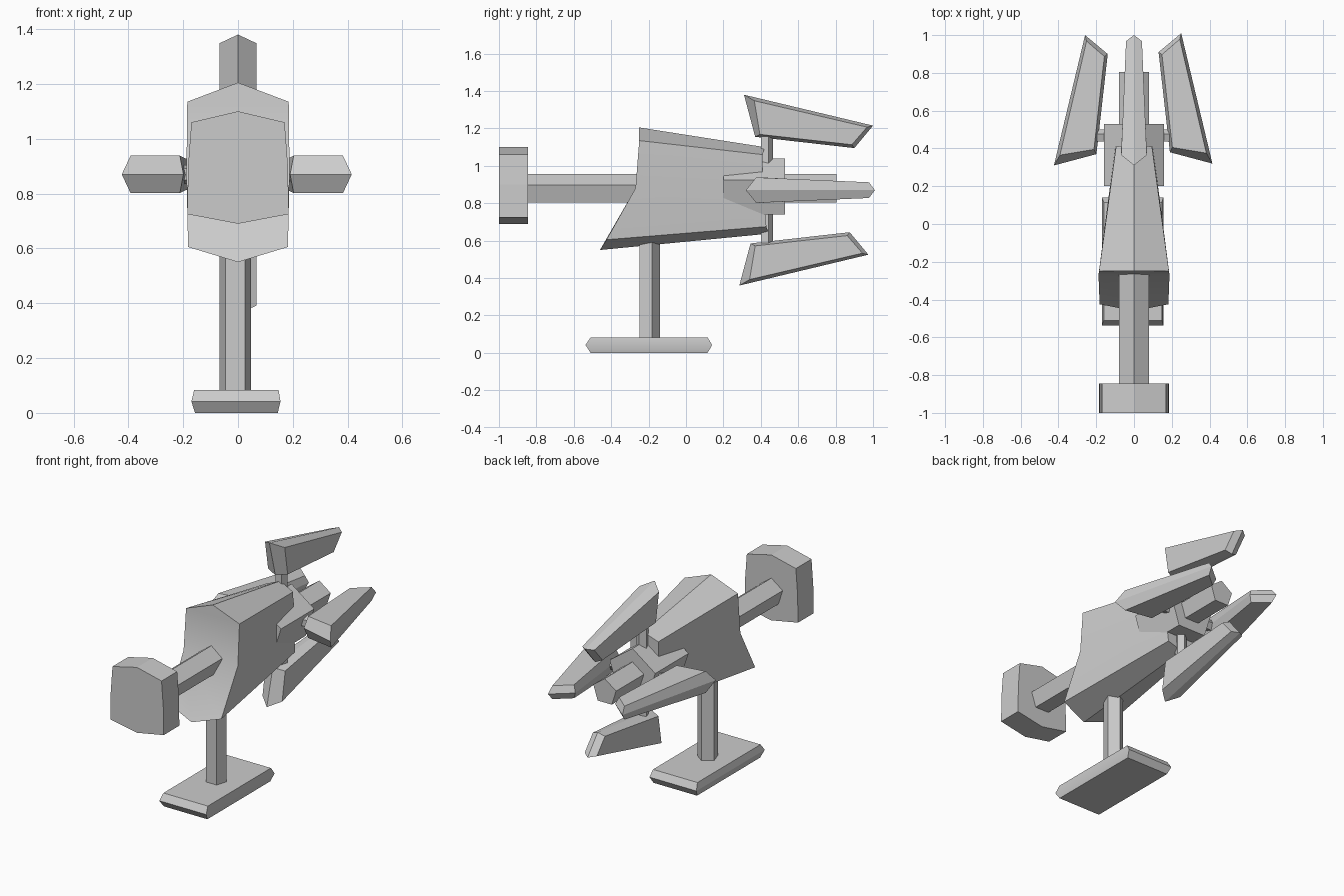
import bpy, bmesh
from math import pi, sin, cos, radians
from mathutils import Vector

if "Cube" in bpy.data.objects:
    bpy.data.objects.remove(bpy.data.objects["Cube"])


def loft(name, rings, caps=True, smooth=False):
    """Skin a list of equal-length closed rings and cap both ends."""
    bm = bmesh.new()
    vs = [[bm.verts.new(p) for p in ring] for ring in rings]
    n = len(vs[0])
    for a, b in zip(vs, vs[1:]):
        for i in range(n):
            j = (i + 1) % n
            bm.faces.new((a[i], a[j], b[j], b[i]))
    if caps:
        bm.faces.new(vs[0])
        bm.faces.new(vs[-1])
    else:  # eight-point rings: cap folded along the widest line
        for r in (vs[0], vs[-1]):
            bm.faces.new((r[0], r[1], r[2], r[6], r[7]))
            bm.faces.new((r[2], r[3], r[4], r[5], r[6]))
    bmesh.ops.recalc_face_normals(bm, faces=bm.faces[:])
    me = bpy.data.meshes.new(name)
    bm.to_mesh(me)
    bm.free()
    ob = bpy.data.objects.new(name, me)
    bpy.context.collection.objects.link(ob)
    if smooth:
        bpy.ops.object.select_all(action='DESELECT')
        ob.select_set(True)
        bpy.context.view_layer.objects.active = ob
        bpy.ops.object.shade_smooth_by_angle(angle=radians(30))
    return ob


def pentagon_bar(name, start, end, r, up):
    """Five-sided bar from start to end with one corner pointing along up."""
    start, end, up = Vector(start), Vector(end), Vector(up)
    side = (end - start).normalized().cross(up)
    ring = [up * (r * cos(k * 2 * pi / 5)) + side * (r * sin(k * 2 * pi / 5))
            for k in range(5)]
    return loft(name, [[start + v for v in ring], [end + v for v in ring]])


CZ = 0.87  # height of the long axis

# Long shaft and rear collar
pentagon_bar("shaft", (0, -0.9, 0.872), (0, 0.805, 0.872), 0.083, (0, 0, 1))
pentagon_bar("collar", (0, 0.2, 0.873), (0, 0.53, 0.873), 0.166, (0, 0, 1))

# Front block
half = [(0, 1.1), (0.17, 1.06), (0.182, 0.9), (0.185, 0.725), (0, 0.69)]
outline = half + [(-x, z) for x, z in half[3:0:-1]]
loft("front_block", [[(x, y, z) for x, z in outline] for y in (-1.0, -0.845)])


# Tapered body with raked front
def body_ring(pts):
    return pts + [(-x, y, z) for x, y, z in pts[3:0:-1]]


loft("body", [
    body_ring([(0, -0.25, 1.205), (0.185, -0.25, 1.135), (0.188, -0.27, 0.88),
               (0.182, -0.425, 0.605), (0, -0.46, 0.55)]),
    body_ring([(0, 0.42, 1.1), (0.095, 0.41, 1.06), (0.1, 0.41, 0.87),
               (0.095, 0.43, 0.675), (0, 0.44, 0.637)]),
], caps=False, smooth=True)

# Stand: foot plate with ridged rim, and post
loft("foot", [
    [(x0, y0, z), (x1, y0, z), (x1, y1, z), (x0, y1, z)]
    for x0, x1, y0, y1, z in ((-0.157, 0.145, -0.51, 0.115, 0.0),
                              (-0.17, 0.155, -0.537, 0.14, 0.042),
                              (-0.16, 0.148, -0.51, 0.115, 0.083))], smooth=True)
pentagon_bar("post", (-0.01, -0.2, 0.06), (-0.01, -0.2, 0.66), 0.061, (0, 1, 0))

# Four fins: plates with a ridged rim, as (y, distance from axis)
RIM = [(0.31, 0.51), (1.0, 0.345), (0.9, 0.225), (0.37, 0.285)]
FACE = [(0.365, 0.478, 0.068), (0.968, 0.337, 0.042),
        (0.887, 0.243, 0.042), (0.395, 0.298, 0.068)]
for name, out, dy, dr in (("top", (0, 0, 1), 0, 0),
                          ("bottom", (0, 0, -1), -0.025, 0),
                          ("right", (1, 0, 0), 0.01, -0.095),
                          ("left", (-1, 0, 0), 0.0, -0.086)):
    o = Vector(out)
    s = o.cross(Vector((0, 1, 0)))

    def place(y, r, t):
        return o * (r + dr) + s * t + Vector((0, y + dy, CZ))

    loft(name + "_fin", [[place(y, r, -t) for y, r, t in FACE],
                         [place(y, r, 0) for y, r in RIM],
                         [place(y, r, t) for y, r, t in FACE]])
    ys = 0.465 if out[0] else 0.43
    base = Vector((0, ys, CZ))
    pentagon_bar(name + "_strut", base + o * 0.08, base + o * (0.33 + dr),
                 0.036, (0, 1, 0))
